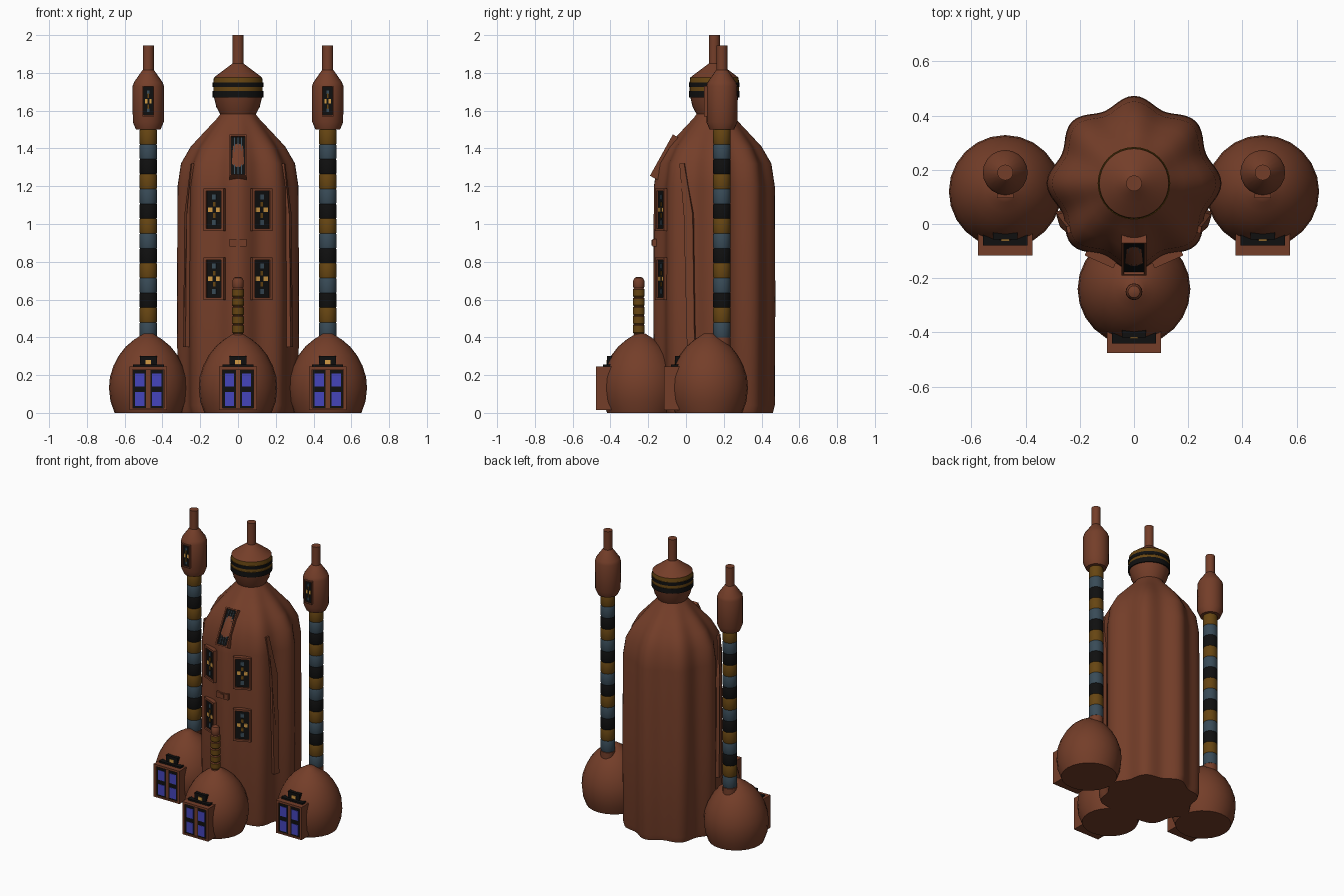
import bpy, bmesh, math
from mathutils import Matrix, Vector

if "Cube" in bpy.data.objects:
    bpy.data.objects.remove(bpy.data.objects["Cube"])


def material(name, rgb):
    m = bpy.data.materials.new(name)
    m.diffuse_color = (*rgb, 1)
    m.use_nodes = True
    m.node_tree.nodes["Principled BSDF"].inputs["Base Color"].default_value = m.diffuse_color
    return m


BROWN = material("terracotta", (0.175, 0.048, 0.022))
GOLD = material("dark gold", (0.135, 0.060, 0.006))
SLATE = material("slate blue", (0.040, 0.070, 0.095))
BLACK = material("black", (0.005, 0.005, 0.005))
BLUE = material("window blue", (0.060, 0.060, 0.500))
YELLOW = material("lamp yellow", (0.65, 0.33, 0.06))


def make(name, bm, mats, smooth=None):
    bmesh.ops.recalc_face_normals(bm, faces=bm.faces)
    me = bpy.data.meshes.new(name)
    bm.to_mesh(me)
    bm.free()
    for m in mats:
        me.materials.append(m)
    ob = bpy.data.objects.new(name, me)
    bpy.context.collection.objects.link(ob)
    if smooth:
        bpy.context.view_layer.objects.active = ob
        ob.select_set(True)
        bpy.ops.object.shade_smooth_by_angle(angle=math.radians(smooth))
        ob.select_set(False)
    return ob


def lathe(name, profile, x, y, sides=32, lobe=0.0, colour=None, mats=(BROWN,), smooth=35):
    """Closed turned shape from (radius, z); lobe adds eight scallops."""
    bm = bmesh.new()
    rings = []
    for r, z in profile:
        amp = lobe * max(0, min(1, (r - 0.09) / 0.18))
        ring = []
        for i in range(sides):
            a = math.tau * i / sides
            q = r * (1 - amp + amp * math.cos(8 * a))
            ring.append(bm.verts.new((x + q * math.cos(a), y + q * math.sin(a), z)))
        rings.append(ring)
    for k in range(len(rings) - 1):
        lo, hi = rings[k], rings[k + 1]
        for i in range(sides):
            j = (i + 1) % sides
            f = bm.faces.new((lo[i], lo[j], hi[j], hi[i]))
            if colour:
                f.material_index = colour((profile[k][1] + profile[k + 1][1]) / 2)
    bm.faces.new(rings[0][::-1])
    bm.faces.new(rings[-1])
    return make(name, bm, mats, smooth)


def box(name, x, y, z, mat, at):
    """Box from (min, max) ranges placed by matrix; -y faces outward."""
    bm = bmesh.new()
    bmesh.ops.create_cube(bm, size=1)
    for v in bm.verts:
        p = Vector([(r[0] + r[1]) / 2 + c * (r[1] - r[0]) for r, c in zip((x, y, z), v.co)])
        v.co = at @ p
    return make(name, bm, [mat])


def window(name, w, h, at, rim=0.014, fittings=True):
    """Raised rim, dark pane and lit glazing, centred on local origin."""
    a, b = w / 2, h / 2
    box(name + "_pane", (-a + rim, a - rim), (-0.004, 0.05), (-b + rim, b - rim), BLACK, at)
    for s in (-1, 1):
        xs = sorted((s * a, s * (a - rim)))
        zs = sorted((s * b, s * (b - rim)))
        box(name + "_jamb", xs, (-0.014, 0.06), (-b, b), BROWN, at)
        box(name + "_rail", (-a + rim, a - rim), (-0.014, 0.06), zs, BROWN, at)
    if fittings:
        g = w * 0.06
        for s in (-1, 1):
            box(name + "_light", sorted((s * g * 1.5, s * w * 0.3)), (-0.008, 0),
                (-0.012, 0.012), YELLOW, at)
            box(name + "_shutter", (-g, g), (-0.008, 0), sorted((s * 0.018, s * 0.042)), GOLD, at)
            box(name + "_glint", (-g * 1.6, g * 1.6), (-0.008, 0),
                sorted((s * h * 0.24, s * h * 0.36)), SLATE, at)


# Scalloped main tower
lathe("main_tower", [(0.31, 0), (0.32, 0.04), (0.323, 0.6), (0.32, 1.2), (0.302, 1.32),
                     (0.25, 1.41), (0.185, 1.48), (0.11, 1.56), (0.088, 1.59)],
      0, 0.15, sides=96, lobe=0.055)


# Finial with painted bands and spire
def finial_colour(z):
    if z < 1.67 or z > 1.775:
        return 0
    return 2 if z < 1.705 or 1.725 < z < 1.748 else 1


lathe("finial", [(0.088, 1.57), (0.115, 1.62), (0.127, 1.67), (0.134, 1.67), (0.134, 1.705),
                 (0.131, 1.705), (0.131, 1.725), (0.134, 1.725), (0.134, 1.748), (0.131, 1.748),
                 (0.128, 1.775), (0.115, 1.785), (0.075, 1.815), (0.035, 1.845), (0.029, 1.85),
                 (0.029, 2.0)],
      0, 0.15, colour=finial_colour, mats=(BROWN, GOLD, BLACK))

# Tower windows, turned to follow the wall
for s in (-1, 1):
    for z in (0.71, 1.075):
        d = math.radians(24 * s)
        at = Matrix.Translation((0, 0.15, z)) @ Matrix.Rotation(d, 4, 'Z') @ \
            Matrix.Translation((0, -0.303, 0))
        window("tower_window", 0.116, 0.225, at)

# Sloping roof light
tilt = Matrix.Translation((0, -0.118, 1.358)) @ Matrix.Rotation(math.radians(-29), 4, 'X')
window("roof_light", 0.092, 0.25, tilt, rim=0.009, fittings=False)
for x in (-0.018, 0, 0.018):
    box("roof_light_bar", (x - 0.002, x + 0.002), (-0.007, 0), (-0.11, 0.11), SLATE, tilt)

# Small plaque on the front wall
front = Matrix.Translation((0, -0.17, 0.9))
box("plaque", (-0.045, 0.045), (-0.008, 0.03), (-0.02, 0.02), BROWN, front)
box("plaque_post", (-0.014, 0.014), (-0.012, 0.03), (-0.014, 0.014), BROWN, front)

# Tapered side ribs
rib = [(-0.035, 1.32, 0.245), (-0.01, 1.32, 0.25), (0.035, 1.05, 0.284),
       (0.045, 0.35, 0.29), (0.005, 0.35, 0.278), (-0.012, 1.05, 0.272)]
for s in (-1, 1):
    bm = bmesh.new()
    outer = [bm.verts.new((s * x, y, z)) for y, z, x in rib]
    inner = [bm.verts.new((s * (x - 0.07), y + 0.02, z)) for y, z, x in rib]
    bm.faces.new(outer)
    bm.faces.new(inner[::-1])
    for i in range(len(rib)):
        j = (i + 1) % len(rib)
        bm.faces.new((outer[i], inner[i], inner[j], outer[j]))
    make("side_rib", bm, [BROWN])


def pod(x, y):
    """Domed entrance pod with double door and lamp."""
    lathe("pod_dome", [(0.178, 0), (0.2, 0.06), (0.208, 0.13), (0.203, 0.19), (0.184, 0.25),
                       (0.155, 0.305), (0.118, 0.352), (0.075, 0.388), (0.04, 0.41), (0.025, 0.42)],
          x, y, sides=24)
    at = Matrix.Translation((x, y, 0))
    box("door_porch", (-0.1, 0.1), (-0.225, -0.1), (0.015, 0.245), BROWN, at)
    for s in (-1, 1):
        box("door_jamb", sorted((s * 0.1, s * 0.083)), (-0.236, -0.22), (0.015, 0.245), BROWN, at)
        box("door_leaf", sorted((s * 0.011, s * 0.081)), (-0.228, -0.22), (0.026, 0.226), BLACK, at)
        for z in ((0.036, 0.11), (0.14, 0.208)):
            box("door_glass", sorted((s * 0.02, s * 0.07)), (-0.231, -0.22), z, BLUE, at)
    box("door_lintel", (-0.083, 0.083), (-0.236, -0.22), (0.23, 0.245), BROWN, at)
    box("door_sill", (-0.083, 0.083), (-0.236, -0.22), (0.015, 0.025), BROWN, at)
    box("lamp_base", (-0.082, 0.082), (-0.2, -0.1), (0.24, 0.256), BLACK, at)
    box("lamp_housing", (-0.045, 0.045), (-0.178, -0.1), (0.25, 0.3), BLACK, at)
    box("lamp_glow", (-0.015, 0.015), (-0.182, -0.17), (0.258, 0.28), YELLOW, at)


for px, py in ((-0.475, 0.12), (0.475, 0.12), (0, -0.24)):
    pod(px, py)

# Front chimney with gold segments
prof = [(0.03, 0.38)]
for i in range(5):
    z = 0.42 + i * 0.048
    prof += [(0.026, z), (0.031, z + 0.006), (0.031, z + 0.042)]
prof += [(0.026, 0.66), (0.03, 0.668), (0.03, 0.7), (0.022, 0.715), (0.01, 0.72)]
lathe("chimney", prof, 0, -0.25, sides=16, mats=(BROWN, GOLD),
      colour=lambda z: int(0.42 < z < 0.66 and (z - 0.42) % 0.048 < 0.042))

# Side masts: banded tube, head and lookout window
STEP = 1.1 / 14
for s in (-1, 1):
    x, y = s * 0.475, 0.19
    prof = [(0.046, 0.25), (0.046, 0.398)]
    for i in range(14):
        z = 0.4 + i * STEP
        prof += [(0.044, z), (0.0465, z + 0.006), (0.0465, z + STEP - 0.006)]
    prof.append((0.044, 1.5))
    lathe("mast_tube", prof, x, y, sides=20, mats=(GOLD, SLATE, BLACK, BROWN),
          colour=lambda z: 3 if z < 0.4 else int((1.5 - z) / STEP) % 3)
    lathe("mast_head", [(0.065, 1.5), (0.082, 1.54), (0.083, 1.73), (0.076, 1.75), (0.034, 1.81),
                        (0.029, 1.815), (0.029, 1.945)], x, y, sides=20)
    window("mast_window", 0.06, 0.16, Matrix.Translation((x, 0.11, 1.65)), rim=0.006)
